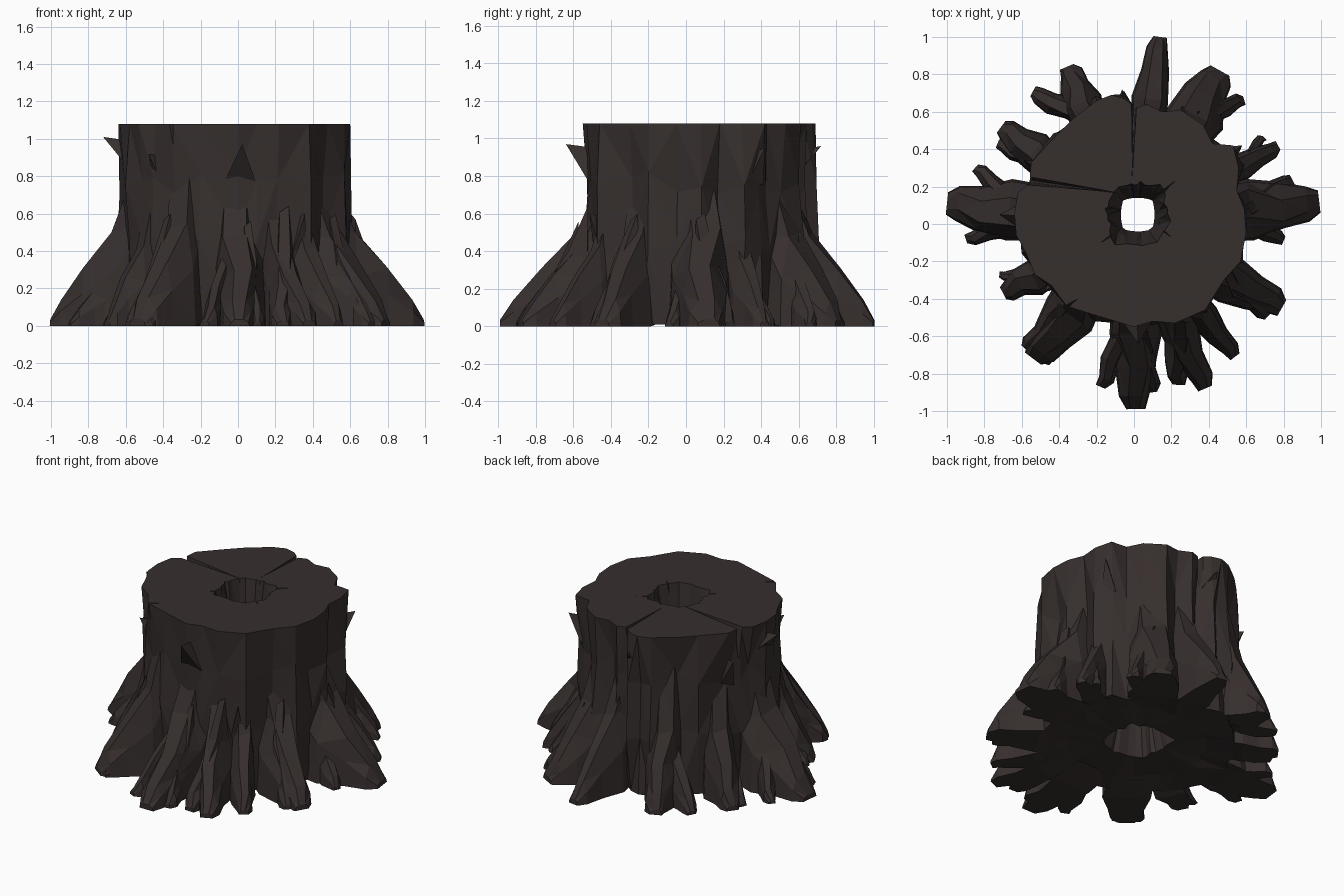
import bpy, bmesh, math, random
from mathutils import Vector

if "Cube" in bpy.data.objects:
    bpy.data.objects.remove(bpy.data.objects["Cube"])

random.seed(4)
TOP = 1.08
bark = bpy.data.materials.new("dark_bark")
bark.diffuse_color = (0.037, 0.028, 0.027, 1)
bark.use_nodes = True
bark.node_tree.nodes["Principled BSDF"].inputs["Base Color"].default_value = bark.diffuse_color

# Outline of the sawn top, counter-clockwise
OUT = [(0.6, -0.05), (0.59, 0.08), (0.55, 0.18), (0.56, 0.3), (0.53, 0.42), (0.42, 0.43),
       (0.37, 0.53), (0.25, 0.61), (0.15, 0.6), (0.07, 0.64), (0.01, 0.62), (-0.05, 0.67),
       (-0.12, 0.69), (-0.2, 0.66), (-0.33, 0.56), (-0.42, 0.47), (-0.55, 0.33), (-0.56, 0.22),
       (-0.62, 0.17), (-0.64, 0.06), (-0.63, -0.06), (-0.58, -0.15), (-0.53, -0.27), (-0.44, -0.33),
       (-0.36, -0.44), (-0.2, -0.49), (0.0, -0.55), (0.1, -0.52), (0.22, -0.53), (0.38, -0.46),
       (0.48, -0.3), (0.57, -0.2)]


def make(name, bm):
    bmesh.ops.recalc_face_normals(bm, faces=bm.faces)
    me = bpy.data.meshes.new(name)
    bm.to_mesh(me)
    bm.free()
    me.materials.append(bark)
    ob = bpy.data.objects.new(name, me)
    bpy.context.collection.objects.link(ob)
    return ob


def loft(bm, rings, closed=False):
    """Skin a list of equal rings; cap the ends or join last to first."""
    vs = [[bm.verts.new(p) for p in r] for r in rings]
    n = len(vs[0])
    pairs = list(zip(vs, vs[1:])) + ([(vs[-1], vs[0])] if closed else [])
    for a, b in pairs:
        for i in range(n):
            j = (i + 1) % n
            bm.faces.new((a[i], a[j], b[j], b[i]))
    if not closed:
        bm.faces.new(vs[0])
        bm.faces.new(vs[-1])


def trunk_radius(ang):
    """Outline radius towards an angle."""
    p = min(OUT, key=lambda q: abs(math.remainder(math.atan2(q[1], q[0]) - ang, math.tau)))
    return math.hypot(*p)


# Trunk: fluted outside, hollow through the middle, flat underside
def outer(z, s, jit):
    ring = []
    for i, (x, y) in enumerate(OUT):
        k = s + (jit if i % 2 else -jit) + random.uniform(-jit, jit) * 0.8
        ring.append((x * k, y * k, z + random.uniform(-1, 1) * 0.07))
    return ring


def hollow(z, r, jit):
    ring = []
    for i, (x, y) in enumerate(OUT):
        a = math.atan2(y - 0.06, x - 0.02)
        sq = r / max(abs(math.cos(a)), abs(math.sin(a))) ** 0.6
        k = sq + (random.uniform(-jit, jit) if i % 3 == 0 else 0)
        ring.append((0.02 + k * math.cos(a), 0.05 + k * math.sin(a), z))
    return ring


base = [(x * 0.98, y * 0.98, 0.01) for x, y in OUT]
under = [(x * 0.7, y * 0.7, 0.03 + random.uniform(-0.015, 0.015)) for x, y in OUT]
bm = bmesh.new()
loft(bm, [base, outer(0.42, 0.99, 0.04), outer(0.76, 0.975, 0.035),
          [(x, y, TOP) for x, y in OUT],
          hollow(TOP, 0.16, 0.02), hollow(0.75, 0.12, 0.01), hollow(0.45, 0.09, 0),
          hollow(0.03, 0.18, 0.03), under], closed=True)
bmesh.ops.triangulate(bm, faces=bm.faces)
trunk = make("trunk", bm)


# Cracks: wedge cutters opening outwards in the sawn top
def crack(inner, outer_pt, width, depth):
    a, b = Vector(inner), Vector(outer_pt)
    d = (b - a).normalized()
    n = Vector((-d.y, d.x)) * width / 2
    b = b + d * 0.06
    bm = bmesh.new()
    tri = [a, b - n, b + n]
    low = [a, b - n * 0.2, b + n * 0.2]
    loft(bm, [[(p.x, p.y, TOP - (0.02 if i == 0 else depth)) for i, p in enumerate(low)],
              [(p.x, p.y, TOP + 0.05) for p in tri]])
    return make("crack_cutter", bm)


cutters = [crack((-0.01, 0.25), (0.0, 0.63), 0.035, 0.25),
           crack((-0.08, 0.165), (-0.6, 0.235), 0.06, 0.25),
           crack((0.22, 0.23), (0.1, 0.12), 0.05, 0.2),
           crack((0.2, -0.07), (0.1, 0.0), 0.04, 0.15),
           crack((-0.18, -0.1), (-0.08, -0.03), 0.04, 0.15),
           crack((-0.3, -0.4), (-0.38, -0.46), 0.05, 0.25)]
bpy.context.view_layer.objects.active = trunk
for c in cutters:
    c.hide_render = True
    m = trunk.modifiers.new("crack", 'BOOLEAN')
    m.operation, m.solver, m.object = 'DIFFERENCE', 'EXACT', c
    bpy.ops.object.modifier_apply(modifier=m.name)
    bpy.data.objects.remove(c)


# Roots: broad angular buttresses running down the trunk and out along the ground
MAIN = ((-0.42, 0.98, 1.5), (0.08, 0.5, 1.65), (0.5, 0.31, 1.25), (0.84, 0.14, 0.95), (1.0, 0.035, 0.6))
FORK = ((-0.3, 0.8, 1.0), (0.1, 0.5, 1.3), (0.5, 0.3, 1.2), (0.84, 0.14, 0.95), (1.0, 0.035, 0.6))


def root(name, tip, width, height=1.0, start=None):
    tip = Vector(tip)
    if start is None:
        ang = math.atan2(tip.y, tip.x)
        s = Vector((math.cos(ang), math.sin(ang))) * trunk_radius(ang)
    else:
        s = Vector(start)
    d = tip - s
    n = Vector((-d.y, d.x)).normalized()
    rings = []
    for f, h, w in (FORK if start else MAIN):
        c = s + d * f + n * random.uniform(-0.015, 0.015) * (f < 1)
        h *= height
        hw = width / 2 * w
        lean = random.uniform(-0.25, 0.25)
        prof = ((-1, 0), (1, 0), (0.9, 0.55), (0.45 + lean, 1), (-0.45 + lean, 0.95), (-0.92, 0.5))
        rings.append([(*(c + n * hw * u), max(0.0 if f > 0 else 0.03, h * v)) for u, v in prof])
    bm = bmesh.new()
    loft(bm, rings)
    bmesh.ops.triangulate(bm, faces=[f for f in bm.faces if len(f.verts) == 4])
    make(name, bm)


ROOTS = [((0.14, 1.0), 0.12, 1), ((0.46, 0.82), 0.19, 1), ((0.77, 0.42), 0.09, 0.75),
         ((0.99, 0.12), 0.2, 1.05), ((0.79, -0.45), 0.16, 1), ((0.54, -0.71), 0.1, 0.85),
         ((0.38, -0.88), 0.13, 0.9), ((0.01, -0.99), 0.17, 1.0), ((-0.54, -0.72), 0.18, 1.1),
         ((-0.7, -0.37), 0.12, 0.85), ((-1.0, 0.11), 0.2, 1), ((-0.71, 0.52), 0.13, 0.9),
         ((-0.36, 0.84), 0.13, 0.95)]
for i, (tip, w, h) in enumerate(ROOTS):
    root(f"root_{i + 1}", tip, w, h)

# Forks: smaller side shoots off the roots (start, tip, width, height)
FORKS = [((0.4, 0.6), (0.59, 0.66), 0.08, 0.6), ((0.62, 0.38), (0.7, 0.46), 0.05, 0.35),
         ((0.66, 0.13), (0.85, 0.23), 0.12, 0.75), ((0.62, -0.01), (0.8, -0.09), 0.08, 0.6),
         ((0.55, -0.33), (0.72, -0.49), 0.1, 0.75), ((0.25, -0.6), (0.24, -0.86), 0.11, 0.8),
         ((-0.06, -0.6), (-0.18, -0.87), 0.09, 0.75), ((0.06, -0.65), (0.1, -0.9), 0.08, 0.7),
         ((-0.42, -0.5), (-0.58, -0.67), 0.1, 0.75), ((-0.4, -0.52), (-0.47, -0.75), 0.06, 0.6),
         ((-0.68, 0.15), (-0.85, 0.3), 0.08, 0.6), ((-0.66, -0.0), (-0.9, -0.08), 0.08, 0.6),
         ((-0.57, -0.28), (-0.72, -0.27), 0.05, 0.4), ((-0.56, 0.36), (-0.73, 0.43), 0.08, 0.5),
         ((-0.33, 0.6), (-0.54, 0.71), 0.1, 0.65), ((-0.3, 0.62), (-0.25, 0.73), 0.07, 0.6)]
for i, (s, tip, w, h) in enumerate(FORKS):
    root(f"root_fork_{i + 1}", tip, w, h, s)


# Splinters: pointed bark flakes standing off the trunk
def splinter(name, ang, z, reach, width, drop):
    d = Vector((math.cos(ang), math.sin(ang), 0))
    t = Vector((-d.y, d.x, 0))
    r = trunk_radius(ang)
    up = Vector((0, 0, 1))
    tip = d * (r + reach) + up * z
    pts = [d * (r - 0.06) + up * (z - 0.02), d * (r - 0.04) + t * width / 2 + up * (z - drop),
           d * (r - 0.04) - t * width / 2 + up * (z - drop * 0.85), tip]
    bm = bmesh.new()
    bmesh.ops.convex_hull(bm, input=[bm.verts.new(p) for p in pts])
    make(name, bm)


for i, (deg, z, reach, w, drop) in enumerate([
        (176, 1.01, 0.08, 0.14, 0.14), (-88, 0.97, 0.09, 0.17, 0.22), (95, 0.96, 0.05, 0.1, 0.12),
        (36, 0.95, 0.04, 0.09, 0.2), (217, 0.92, 0.05, 0.1, 0.22), (-55, 0.6, 0.03, 0.1, 0.3),
        (150, 0.9, 0.04, 0.09, 0.2)]):
    splinter(f"splinter_{i + 1}", math.radians(deg), z, reach, w, drop)
